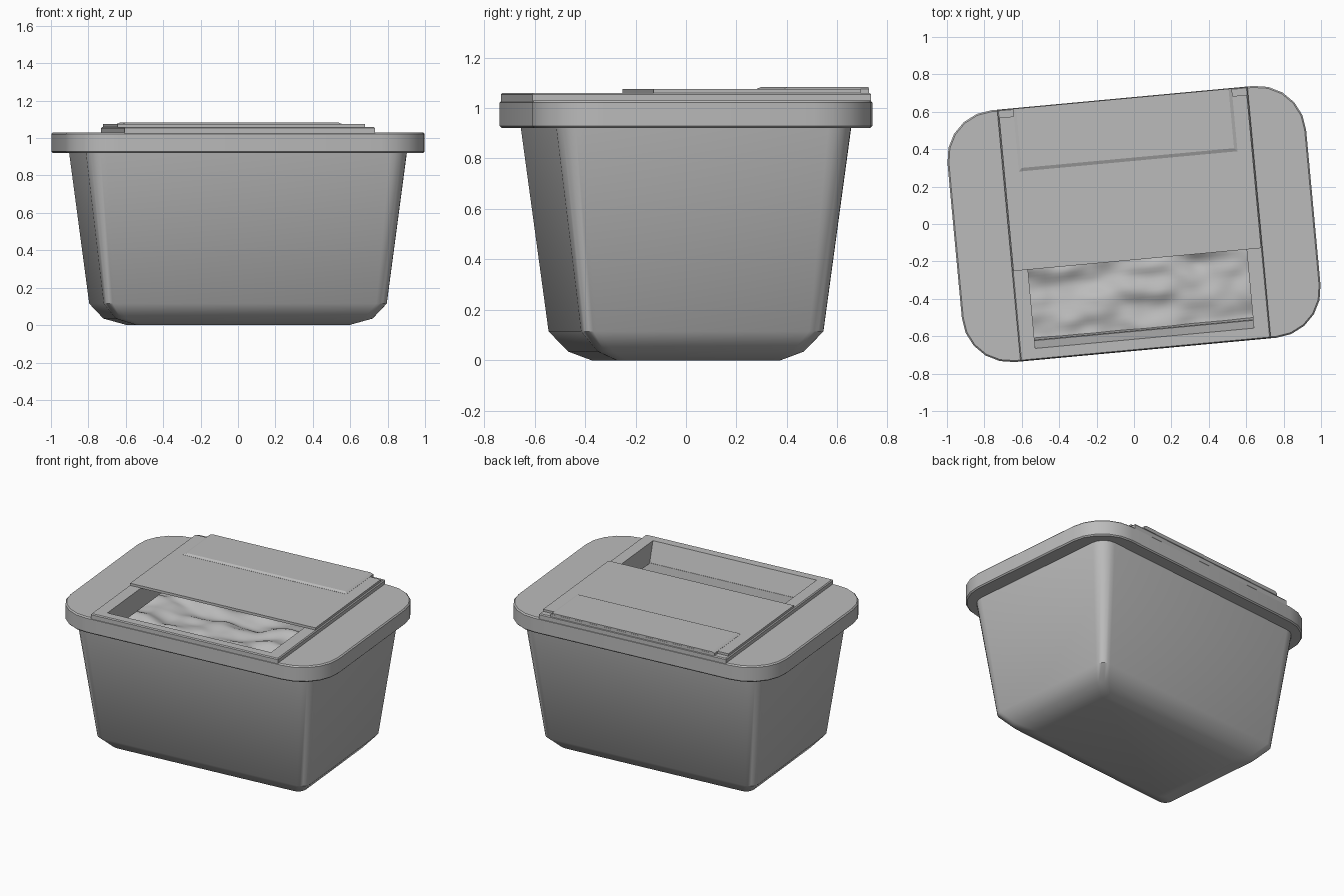
import bpy, bmesh, math
from mathutils import Matrix, Vector, noise

if "Cube" in bpy.data.objects:
    bpy.data.objects.remove(bpy.data.objects["Cube"])

TURN = Matrix.Rotation(math.radians(5.3), 4, 'Z')   # whole tub is slightly turned

grey = bpy.data.materials.new("light_grey")
grey.diffuse_color = (0.5, 0.5, 0.5, 1)
grey.use_nodes = True
grey.node_tree.nodes["Principled BSDF"].inputs["Base Color"].default_value = grey.diffuse_color


def finish(name, bm, angle=None):
    bmesh.ops.recalc_face_normals(bm, faces=bm.faces)
    bm.transform(TURN)
    me = bpy.data.meshes.new(name)
    bm.to_mesh(me)
    bm.free()
    ob = bpy.data.objects.new(name, me)
    bpy.context.collection.objects.link(ob)
    me.materials.append(grey)
    if angle:
        smooth(ob, angle)
    return ob


def smooth(ob, angle):
    bpy.ops.object.select_all(action='DESELECT')
    ob.select_set(True)
    bpy.context.view_layer.objects.active = ob
    bpy.ops.object.shade_smooth_by_angle(angle=math.radians(angle))


def rounded_rect(a, b, r, z, seg=5):
    pts = []
    for k, (sx, sy) in enumerate(((1, 1), (-1, 1), (-1, -1), (1, -1))):
        for i in range(seg + 1):
            t = math.pi / 2 * (k + i / seg)
            pts.append((sx * (a - r) + r * math.cos(t), sy * (b - r) + r * math.sin(t), z))
    return pts


def rect(x0, x1, y0, y1, z):
    return [(x0, y0, z), (x1, y0, z), (x1, y1, z), (x0, y1, z)]


def loft(name, rings, angle=None):
    """Skin a stack of equal-sized rings and cap both ends."""
    bm = bmesh.new()
    vs = [[bm.verts.new(p) for p in ring] for ring in rings]
    n = len(vs[0])
    for lo, hi in zip(vs, vs[1:]):
        for i in range(n):
            bm.faces.new((lo[i], lo[(i + 1) % n], hi[(i + 1) % n], hi[i]))
    bm.faces.new(vs[0])
    bm.faces.new(vs[-1])
    return finish(name, bm, angle)


# Tapered tub with rounded base and hollow inside
loft("tub_body", [rounded_rect(*p) for p in (
    (0.57, 0.325, 0.04, 0.0),
    (0.69, 0.41, 0.055, 0.035),
    (0.76, 0.482, 0.062, 0.115),
    (0.862, 0.587, 0.10, 0.925),
    (0.844, 0.569, 0.085, 0.925),
    (0.745, 0.465, 0.05, 0.13),
)], 40)

# Lid slab with chamfered rim
lid = loft("lid", [rounded_rect(*p) for p in (
    (0.955, 0.668, 0.252, 0.92),
    (0.963, 0.676, 0.26, 0.928),
    (0.963, 0.676, 0.26, 1.022),
    (0.955, 0.668, 0.252, 1.03),
)])

# Raised band across the lid
band = loft("lid_band", [
    rect(-0.672, 0.672, -0.674, 0.674, 1.018),
    rect(-0.672, 0.672, -0.674, 0.674, 1.053),
    rect(-0.666, 0.666, -0.669, 0.669, 1.06),
])

# Opening cut through lid and band
cutter = loft("opening_cutter", [
    rect(-0.587, 0.587, -0.558, 0.25, 0.88),
    rect(-0.587, 0.587, -0.626, 0.25, 1.10),
])
cutter.hide_render = True
for ob in (lid, band):
    mod = ob.modifiers.new("opening", 'BOOLEAN')
    mod.operation = 'DIFFERENCE'
    mod.solver = 'EXACT'
    mod.object = cutter
    bpy.context.view_layer.objects.active = ob
    bpy.ops.object.modifier_apply(modifier=mod.name)
bpy.data.objects.remove(cutter, do_unlink=True)
smooth(lid, 30)

# Flap covering the back of the band, with a tongue to the rear edge
outline = [(-0.665, -0.191), (0.665, -0.191), (0.665, 0.632), (0.588, 0.632),
           (0.588, 0.674), (-0.588, 0.674), (-0.588, 0.632), (-0.665, 0.632)]
loft("flap", [[(x, y, z) for x, y in outline] for z in (1.058, 1.075)])

# Raised panel at the back of the flap, with sloping edges
loft("flap_panel", [
    rect(-0.587, 0.587, 0.336, 0.673, 1.073),
    rect(-0.587, 0.587, 0.336, 0.673, 1.076),
    rect(-0.570, 0.570, 0.354, 0.673, 1.084),
])

# Lumpy contents seen through the opening
bm = bmesh.new()
bmesh.ops.create_grid(bm, x_segments=80, y_segments=60, size=1)
for v in bm.verts:
    x, y = v.co.x * 0.77, v.co.y * 0.567
    h = noise.noise(Vector((x * 3, y * 8, 1.7))) * 0.045
    h += noise.noise(Vector((x * 8, y * 12, 5.2))) * 0.018
    v.co = (x, y, 0.85 + h)
finish("contents", bm, 60)
